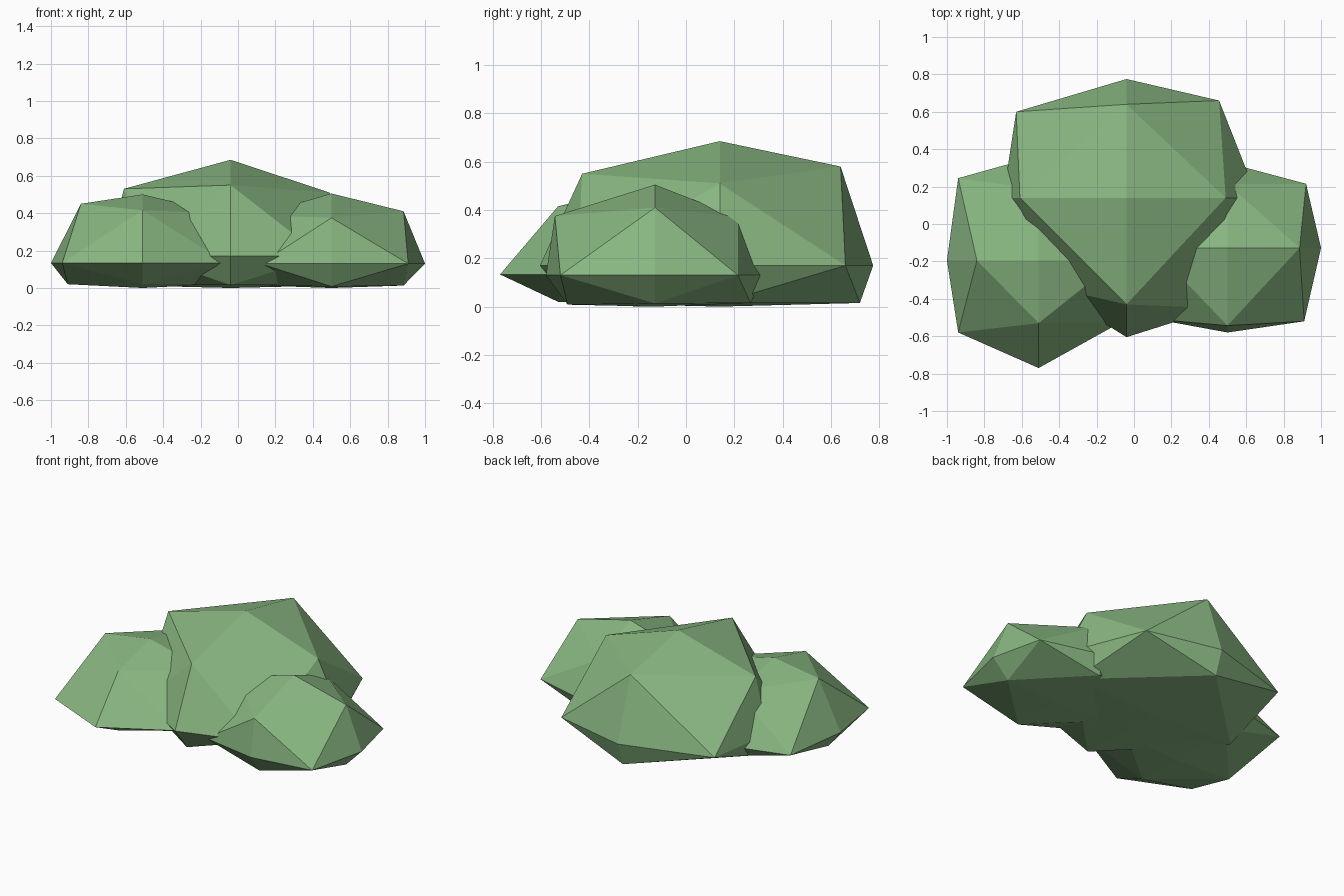
import bpy
import bmesh

if "Cube" in bpy.data.objects:
    bpy.data.objects.remove(bpy.data.objects["Cube"])

# One flat leaf colour
leaf = bpy.data.materials.new("leaf_green")
leaf.diffuse_color = (0.25, 0.475, 0.222, 1.0)
leaf.use_nodes = True
leaf.node_tree.nodes["Principled BSDF"].inputs["Base Color"].default_value = leaf.diffuse_color

# Side directions, counter-clockwise: right, back, left, front
SIDES = [(1, 0), (0, 1), (-1, 0), (0, -1)]


def clump(name, centre, rim_z, top_z, rim, corners, shoulders, feet):
    """Faceted dome: octahedron split once, with a flattened underside.
    rim: radius per side; corners: rim points between the sides;
    shoulders / feet: (radius, height) per side above / below the rim."""
    cx, cy = centre
    bm = bmesh.new()

    def out(i, r, z):
        dx, dy = SIDES[i]
        return bm.verts.new((cx + dx * r, cy + dy * r, z))

    sides = [out(i, r, rim_z) for i, r in enumerate(rim)]
    mids = [bm.verts.new((x, y, rim_z)) for x, y in corners]
    # Upper and lower halves share the rim
    for pole_z, ring in ((top_z, shoulders), (0.0, feet)):
        pole = bm.verts.new((cx, cy, pole_z))
        arc = [out(i, r, z) for i, (r, z) in enumerate(ring)]
        for i in range(4):
            j = (i + 1) % 4
            for tri in ((pole, arc[i], arc[j]), (arc[i], mids[i], arc[j]),
                        (arc[i], sides[i], mids[i]), (arc[j], mids[i], sides[j])):
                bm.faces.new(tri)
    bmesh.ops.recalc_face_normals(bm, faces=bm.faces)
    mesh = bpy.data.meshes.new(name)
    bm.to_mesh(mesh)
    bm.free()
    mesh.materials.append(leaf)
    obj = bpy.data.objects.new(name, mesh)
    bpy.context.collection.objects.link(obj)
    return obj


# Tall clump at the back
clump("main_clump", (-0.04, 0.14), 0.17, 0.685,
      rim=(0.70, 0.635, 0.66, 0.745),
      corners=((0.455, 0.66), (-0.63, 0.60), (-0.48, -0.33), (0.45, -0.45)),
      shoulders=((0.53, 0.51), (0.50, 0.58), (0.57, 0.53), (0.57, 0.55)),
      feet=((0.62, 0.015), (0.58, 0.015), (0.60, 0.015), (0.62, 0.015)))

# Left clump, pushed forward
clump("left_clump", (-0.51, -0.195), 0.133, 0.50,
      rim=(0.48, 0.56, 0.49, 0.575),
      corners=((-0.10, 0.22), (-0.94, 0.245), (-0.94, -0.58), (-0.06, -0.52)),
      shoulders=((0.42, 0.40), (0.38, 0.42), (0.33, 0.45), (0.335, 0.415)),
      feet=((0.40, 0.02), (0.45, 0.02), (0.40, 0.02), (0.335, 0.02)))

# Right clump
clump("right_clump", (0.50, -0.128), 0.13, 0.505,
      rim=(0.50, 0.455, 0.45, 0.452),
      corners=((0.92, 0.215), (0.12, 0.22), (0.12, -0.51), (0.91, -0.52)),
      shoulders=((0.385, 0.41), (0.343, 0.37), (0.40, 0.39), (0.415, 0.375)),
      feet=((0.385, 0.013), (0.395, 0.015), (0.38, 0.013), (0.362, 0.008)))
